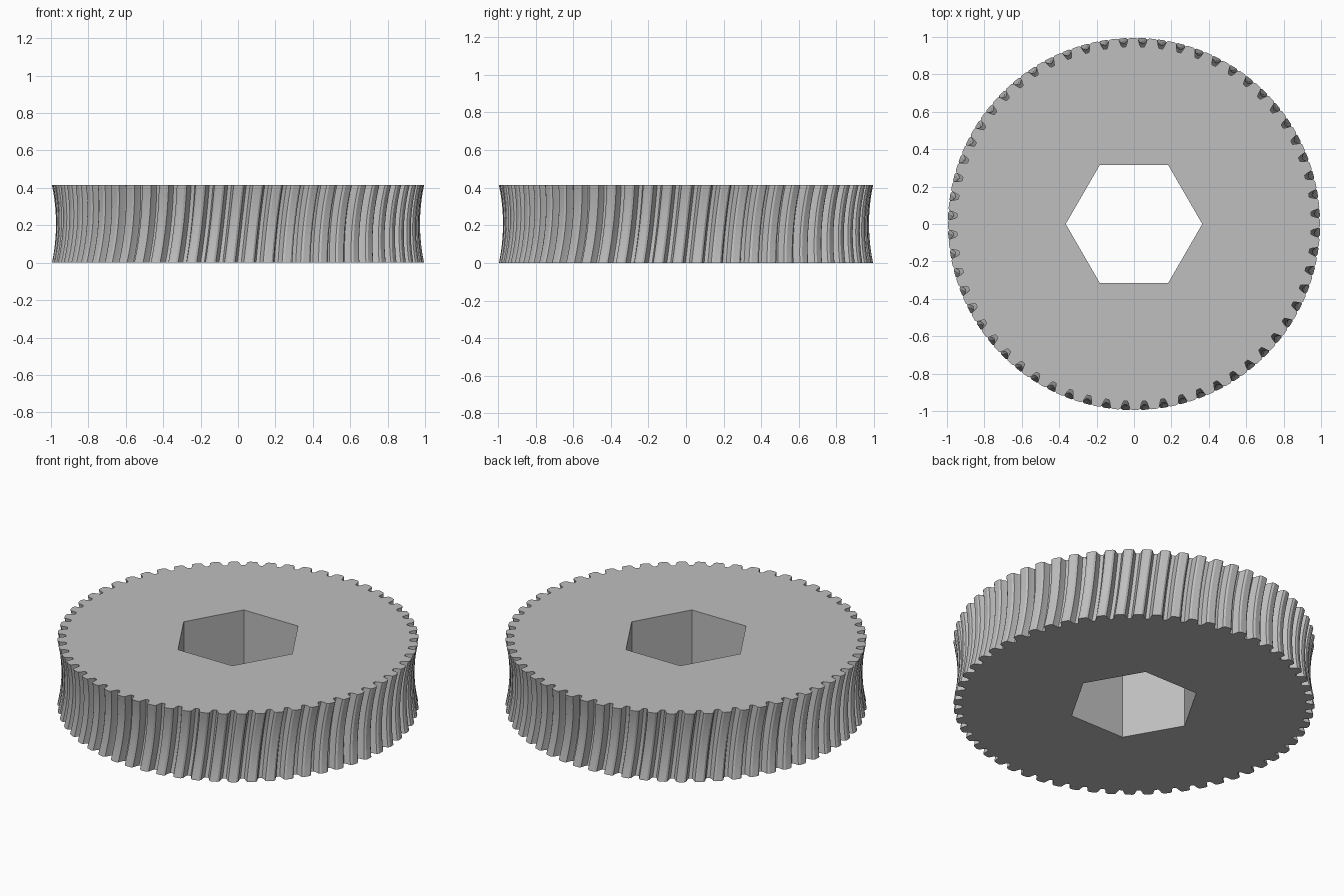
import bpy, bmesh
from math import sin, cos, pi, tau, radians

cube = bpy.data.objects.get("Cube")
if cube:
    bpy.data.objects.remove(cube, do_unlink=True)

HEIGHT = 0.415
TEETH = 60
LAYERS = 12
TWIST = 0.05          # helix angle across the face width
THROAT = 0.022        # waist depth of the hollow rim
TIP, ROOT = 0.995, 0.948
BORE = 0.365

# one tooth: (fraction of pitch from tooth centre, height from root to tip)
TOOTH = [(-0.40, 0.0), (-0.33, 0.35), (-0.27, 0.85), (-0.16, 1.0),
         (0.16, 1.0), (0.27, 0.85), (0.33, 0.35), (0.40, 0.0)]

metal = bpy.data.materials.new("grey metal")
metal.use_nodes = True
grey = (0.52, 0.52, 0.52, 1.0)
metal.diffuse_color = grey
metal.node_tree.nodes["Principled BSDF"].inputs["Base Color"].default_value = grey

bm = bmesh.new()


def rim_ring(t):
    """Toothed outline at height fraction t, hollowed towards the middle."""
    waist = THROAT * (1 - (2 * t - 1) ** 2)
    ring = []
    for i in range(TEETH):
        for offset, rise in TOOTH:
            a = (i + offset) * tau / TEETH + TWIST * (t - 1) + radians(0.3)
            r = ROOT + (TIP - ROOT) * rise - waist
            ring.append(bm.verts.new((r * cos(a), r * sin(a), t * HEIGHT)))
    return ring


def bore_ring(z):
    return [bm.verts.new((BORE * cos(k * pi / 3), BORE * sin(k * pi / 3), z))
            for k in range(6)]


def bridge(a, b):
    n = len(a)
    for i in range(n):
        j = (i + 1) % n
        bm.faces.new((a[i], a[j], b[j], b[i]))


# toothed rim
rims = [rim_ring(k / LAYERS) for k in range(LAYERS + 1)]
for low, high in zip(rims, rims[1:]):
    bridge(low, high)

# hexagonal bore
bores = [bore_ring(0), bore_ring(HEIGHT)]
bridge(bores[1], bores[0])

# flat end faces, one sector per bore side
for rim, bore in ((rims[0], bores[0]), (rims[-1], bores[1])):
    n = len(rim)
    step = n // 6
    for k in range(6):
        arc = [rim[(k * step + i) % n] for i in range(step + 1)]
        bm.faces.new(arc + [bore[(k + 1) % 6], bore[k]])
bmesh.ops.recalc_face_normals(bm, faces=bm.faces)

mesh = bpy.data.meshes.new("gear_wheel")
bm.to_mesh(mesh)
bm.free()
mesh.materials.append(metal)
gear = bpy.data.objects.new("gear_wheel", mesh)
bpy.context.collection.objects.link(gear)

bpy.ops.object.select_all(action='DESELECT')
gear.select_set(True)
bpy.context.view_layer.objects.active = gear
bpy.ops.object.shade_smooth_by_angle(angle=radians(25))
